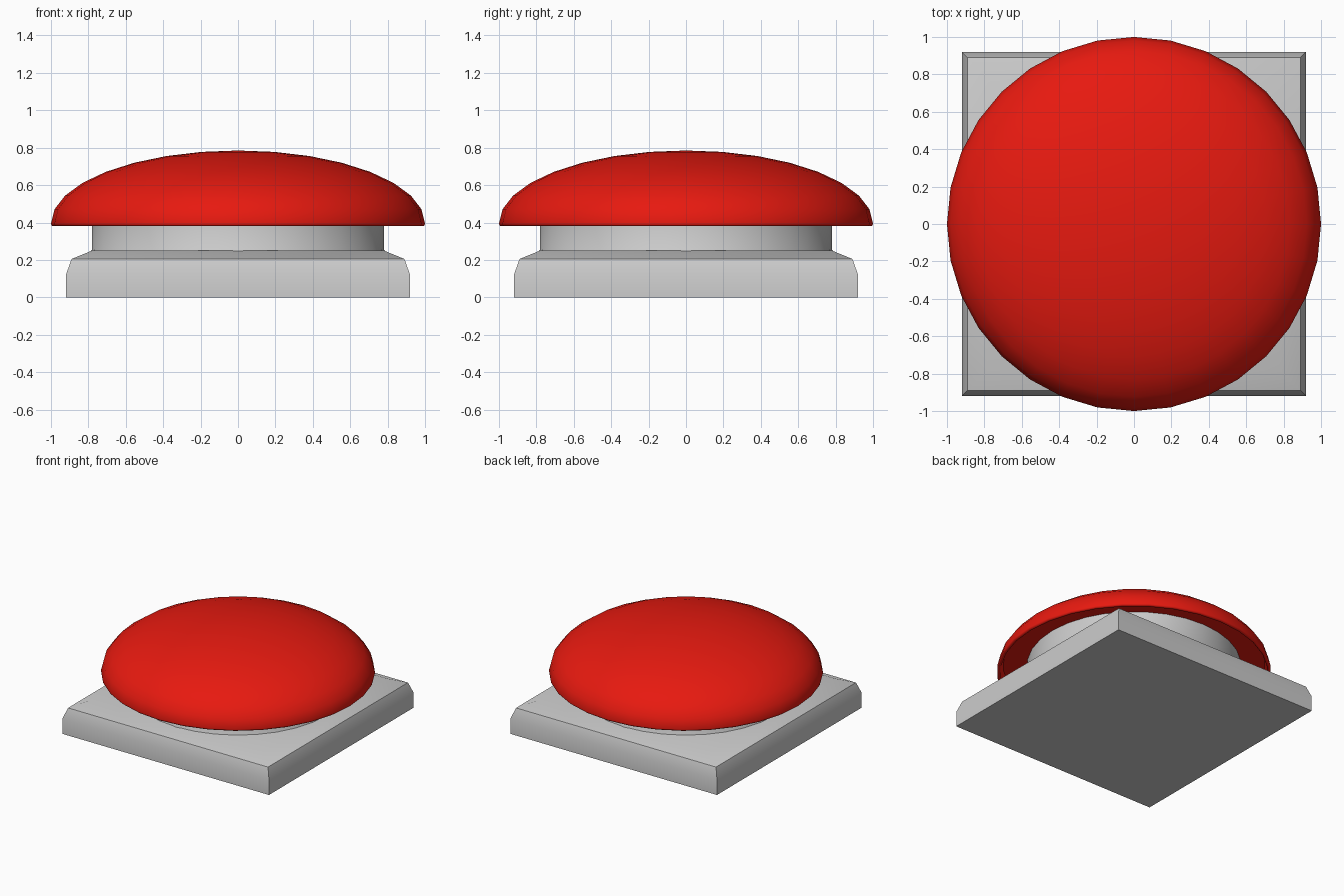
import bpy, bmesh
from math import sin, cos, pi, radians

if "Cube" in bpy.data.objects:
    bpy.data.objects.remove(bpy.data.objects["Cube"])


def loft(name, profile, sides, turn, smooth, cap_bottom=True):
    """Stack regular rings of (radius, z); a radius of 0 closes to a point."""
    bm = bmesh.new()
    rings = []
    for r, z in profile:
        if r == 0:
            rings.append([bm.verts.new((0, 0, z))] * sides)
        else:
            rings.append([bm.verts.new((r * cos(turn + 2 * pi * i / sides),
                                        r * sin(turn + 2 * pi * i / sides), z))
                          for i in range(sides)])
    for a, b in zip(rings, rings[1:]):
        for i in range(sides):
            j = (i + 1) % sides
            bm.faces.new(list(dict.fromkeys((a[i], a[j], b[j], b[i]))))
    if cap_bottom:
        bm.faces.new(rings[0][::-1])
    if profile[-1][0] > 0:
        bm.faces.new(rings[-1])
    bmesh.ops.recalc_face_normals(bm, faces=bm.faces)
    mesh = bpy.data.meshes.new(name)
    bm.to_mesh(mesh)
    bm.free()
    obj = bpy.data.objects.new(name, mesh)
    bpy.context.collection.objects.link(obj)
    bpy.ops.object.select_all(action='DESELECT')
    obj.select_set(True)
    bpy.context.view_layer.objects.active = obj
    bpy.ops.object.shade_smooth_by_angle(angle=radians(smooth))
    return obj


# Square base with a two-step bevelled top edge
square = [(0.92, 0), (0.92, 0.12), (0.89, 0.205), (0.78, 0.25)]
loft("base", [(h * 2 ** 0.5, z) for h, z in square], 4, pi / 4, 40)

# Round neck with a tiny flare where it meets the base
loft("neck", [(0.785, 0.24), (0.785, 0.25), (0.78, 0.257), (0.78, 0.455)], 32, 0, 40)

# Domed push cap with a recessed underside
under = [(0.77, 0.45), (0.955, 0.45), (0.975, 0.385), (0.98, 0.38), (0.99, 0.38), (0.998, 0.386)]
dome = [(cos(k * pi / 16), 0.395 + 0.39 * sin(k * pi / 16)) for k in range(8)]
cap = loft("button_cap", under + dome + [(0, 0.785)], 32, 0, 50)
red = bpy.data.materials.new("red")
red.diffuse_color = (0.8, 0.01, 0.005, 1)
red.use_nodes = True
red.node_tree.nodes["Principled BSDF"].inputs["Base Color"].default_value = red.diffuse_color
cap.data.materials.append(red)
